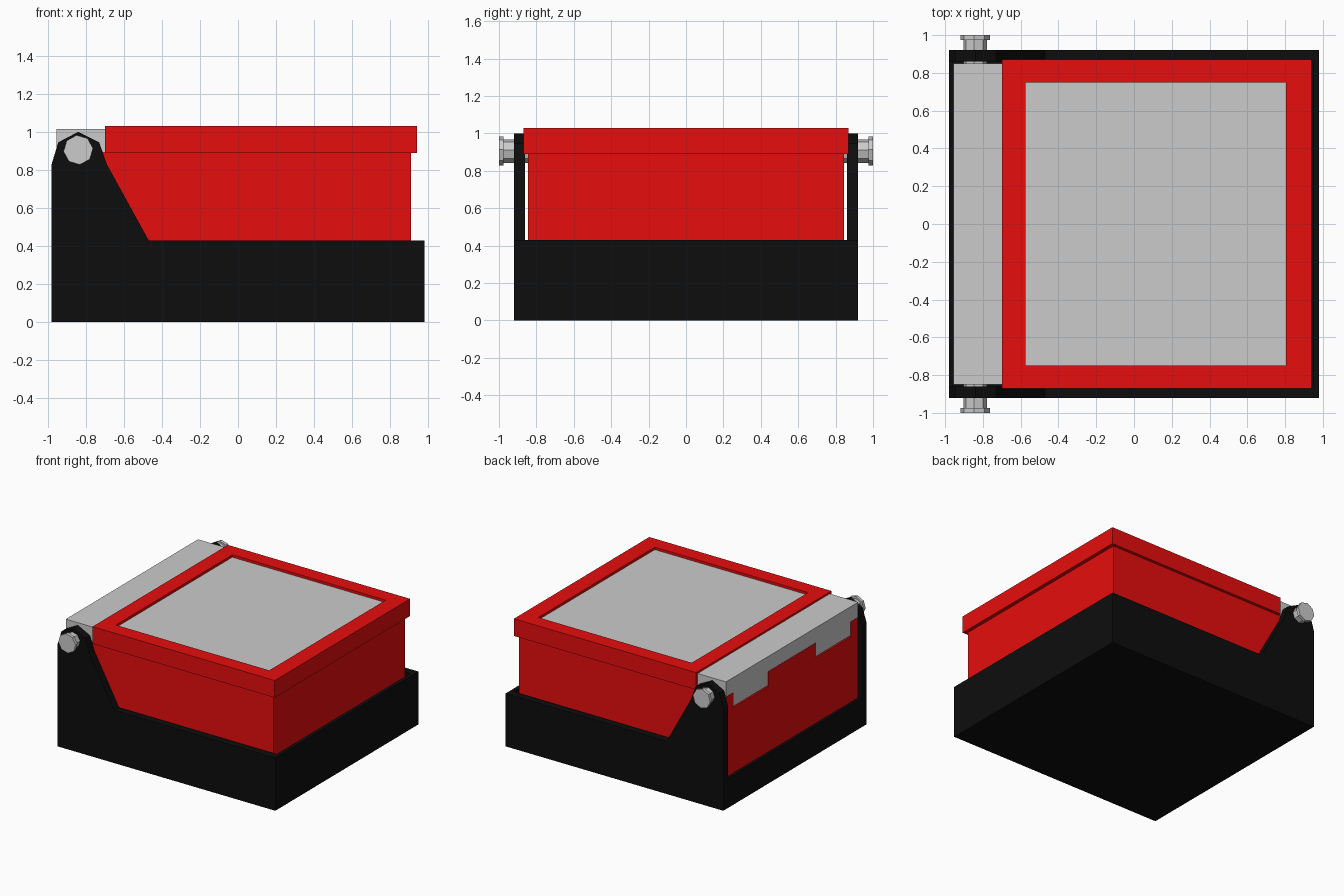
import bpy, bmesh, math
from mathutils import Matrix, Vector

if "Cube" in bpy.data.objects:
    bpy.data.objects.remove(bpy.data.objects["Cube"])


def material(name, rgb):
    m = bpy.data.materials.new(name)
    m.diffuse_color = (*rgb, 1)
    m.use_nodes = True
    m.node_tree.nodes["Principled BSDF"].inputs["Base Color"].default_value = m.diffuse_color
    return m


RED = material("red_plastic", (0.8, 0.004, 0.004))
BLACK = material("black_plastic", (0.004, 0.004, 0.004))


def add_box(bm, x0, x1, y0, y1, z0, z1):
    size = Matrix.Diagonal((x1 - x0, y1 - y0, z1 - z0, 1))
    centre = Vector(((x0 + x1) / 2, (y0 + y1) / 2, (z0 + z1) / 2))
    bmesh.ops.create_cube(bm, size=1, matrix=Matrix.Translation(centre) @ size)


def add_plate(bm, profile, y0, y1):
    face = bm.faces.new([bm.verts.new((x, y0, z)) for x, z in profile])
    new = bmesh.ops.extrude_face_region(bm, geom=[face], use_keep_orig=True)["geom"]
    bmesh.ops.translate(bm, vec=(0, y1 - y0, 0),
                        verts=[v for v in new if isinstance(v, bmesh.types.BMVert)])


def add_disc(bm, x, z, radius, y0, y1):
    place = (Matrix.Translation((x, (y0 + y1) / 2, z))
             @ Matrix.Rotation(math.radians(90), 4, 'X')
             @ Matrix.Rotation(math.radians(6), 4, 'Z'))
    bmesh.ops.create_cone(bm, cap_ends=True, segments=8, radius1=radius,
                          radius2=radius, depth=y1 - y0, matrix=place)


def finish(bm, name, mat=None):
    bmesh.ops.recalc_face_normals(bm, faces=bm.faces)
    mesh = bpy.data.meshes.new(name)
    bm.to_mesh(mesh)
    bm.free()
    ob = bpy.data.objects.new(name, mesh)
    bpy.context.collection.objects.link(ob)
    if mat:
        mesh.materials.append(mat)
    return ob


def cut(ob, cutter):
    mod = ob.modifiers.new("cut", 'BOOLEAN')
    mod.operation, mod.object, mod.solver = 'DIFFERENCE', cutter, 'EXACT'
    cutter.hide_render = True
    cutter.hide_set(True)


# Base tray: two side plates with hinge ears, floor, front and back walls
SIDE = [(-0.98, 0), (0.98, 0), (0.98, 0.43), (-0.47, 0.43), (-0.69, 0.83),
        (-0.73, 0.945), (-0.84, 1.0), (-0.945, 0.945), (-0.98, 0.83)]
bm = bmesh.new()
for s in (-1, 1):
    add_plate(bm, SIDE, s * 0.86, s * 0.92)
add_box(bm, -0.98, 0.98, -0.86, 0.86, 0, 0.05)
add_box(bm, 0.95, 0.98, -0.86, 0.86, 0.05, 0.43)
add_box(bm, -0.98, -0.957, -0.86, 0.86, 0.05, 0.24)
finish(bm, "base_tray", BLACK)

# Body block with two notches in its back for the hinge tabs
bm = bmesh.new()
add_box(bm, -0.957, 0.91, -0.845, 0.845, 0.05, 0.893)
body = finish(bm, "body", RED)
bm = bmesh.new()
for s in (-1, 1):
    ya, yb = sorted((s * 0.305, s * 0.755))
    add_box(bm, -1.0, -0.93, ya, yb, 0.77, 0.95)
cut(body, finish(bm, "notch_cutter"))

# Lid with a shallow window recess
bm = bmesh.new()
add_box(bm, -0.70, 0.94, -0.87, 0.87, 0.89, 1.03)
lid = finish(bm, "lid", RED)
bm = bmesh.new()
add_box(bm, -0.575, 0.805, -0.748, 0.748, 0.99, 1.1)
cut(lid, finish(bm, "window_cutter"))

# Grey panel lying in the window
bm = bmesh.new()
add_box(bm, -0.575, 0.805, -0.748, 0.748, 0.98, 1.01)
finish(bm, "window_panel")

# Hinge bar with two hanging tabs
bm = bmesh.new()
add_box(bm, -0.955, -0.70, -0.85, 0.85, 0.893, 1.015)
for s in (-1, 1):
    ya, yb = sorted((s * 0.31, s * 0.75))
    add_box(bm, -0.955, -0.93, ya, yb, 0.78, 0.893)
finish(bm, "hinge_bar")

# Hinge pins with wider heads, one on each side
for s, side in ((-1, "front"), (1, "back")):
    bm = bmesh.new()
    add_disc(bm, -0.84, 0.905, 0.063, *sorted((s * 0.83, s * 0.975)))
    add_disc(bm, -0.84, 0.905, 0.078, *sorted((s * 0.975, s * 1.0)))
    finish(bm, side + "_hinge_pin")
